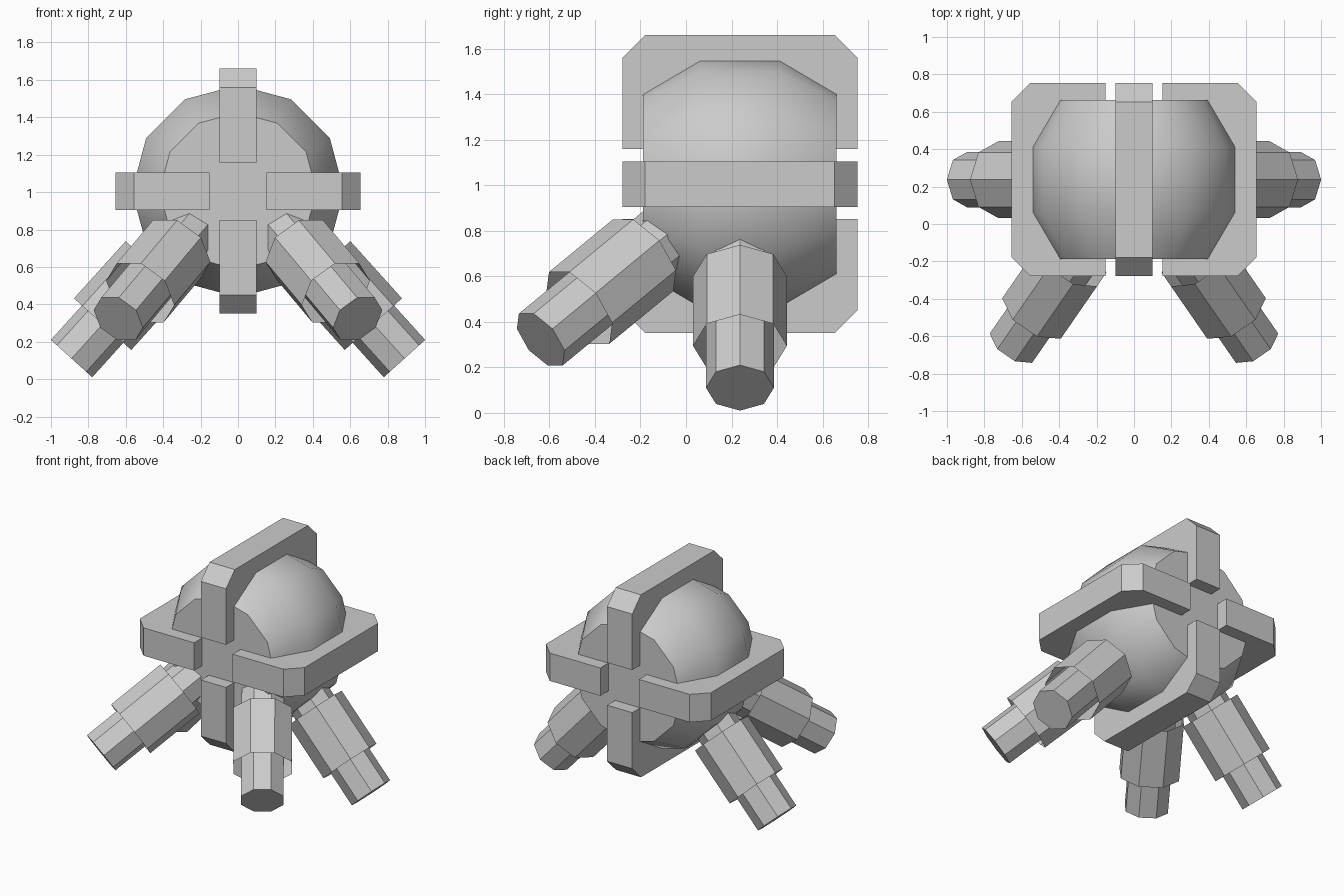
import bpy, bmesh
from math import pi, sin, cos, radians
from mathutils import Vector

if "Cube" in bpy.data.objects:
    bpy.data.objects.remove(bpy.data.objects["Cube"])

CENTRE = Vector((0, 0.237, 1.005))


def make_object(name, bm):
    bmesh.ops.recalc_face_normals(bm, faces=bm.faces[:])
    mesh = bpy.data.meshes.new(name)
    bm.to_mesh(mesh)
    bm.free()
    obj = bpy.data.objects.new(name, mesh)
    bpy.context.collection.objects.link(obj)
    return obj


def loft(name, rings, cap_start=True, cap_end=True):
    """Skin a list of equal-sized point rings."""
    bm = bmesh.new()
    loops = [[bm.verts.new(p) for p in ring] for ring in rings]
    for a, b in zip(loops, loops[1:]):
        for i in range(len(a)):
            j = (i + 1) % len(a)
            bm.faces.new((a[i], a[j], b[j], b[i]))
    if cap_start:
        bm.faces.new(loops[0])
    if cap_end:
        bm.faces.new(loops[-1])
    return make_object(name, bm)


def ring(centre, u, v, radius, sides, roll=0.0):
    angles = [roll + 2 * pi * i / sides for i in range(sides)]
    return [centre + (u * cos(a) + v * sin(a)) * radius for a in angles]


# Truncated ball body, turned around the y axis
X, Y, Z = Vector((1, 0, 0)), Vector((0, 1, 0)), Vector((0, 0, 1))
profile = [(-0.425, 0.42), (-0.175, 0.567), (0.175, 0.567), (0.425, 0.42)]
body = loft("body", [ring(CENTRE + Y * y, X, Z, r, 12) for y, r in profile])
bpy.context.view_layer.objects.active = body
body.select_set(True)
bpy.ops.object.shade_smooth_by_angle(angle=radians(40))

# Four chamfered guard bars wrapping top, bottom, left and right
bar = [(-0.516, 0.153), (-0.516, 0.555), (-0.416, 0.655),
       (0.416, 0.655), (0.516, 0.555), (0.516, 0.153),
       (0.42, 0.153), (0.42, 0.36), (-0.42, 0.36), (-0.42, 0.153)]
for name, out, side in (("top_guard", Z, X), ("bottom_guard", -Z, X),
                        ("right_guard", X, Z), ("left_guard", -X, Z)):
    loft(name, [[CENTRE + Y * y + out * r + side * s for y, r in bar]
                for s in (-0.1, 0.1)])


# Legs: a thin octagonal rod inside a wider open sleeve
def leg(name, foot, direction, roll):
    d = Vector(direction).normalized()
    u = d.cross(Z).normalized()
    v = u.cross(d)
    foot = Vector(foot)

    def at(distance, radius):
        return ring(foot - d * distance, u, v, radius, 8, roll)

    loft(name + "_rod", [at(0, 0.149), at(0.85, 0.149)])
    loft(name + "_sleeve", [at(0.248, 0.206), at(0.66, 0.206)], False, False)


for s, side in ((1, "right"), (-1, "left")):
    leg(side + "_side_leg", (s * 0.89, 0.237, 0.11), (s * 0.67, 0, -0.742), 0)
    leg(side + "_front_leg", (s * 0.64, -0.638, 0.322),
        (s * 0.47, -0.68, -0.56), pi / 8)
